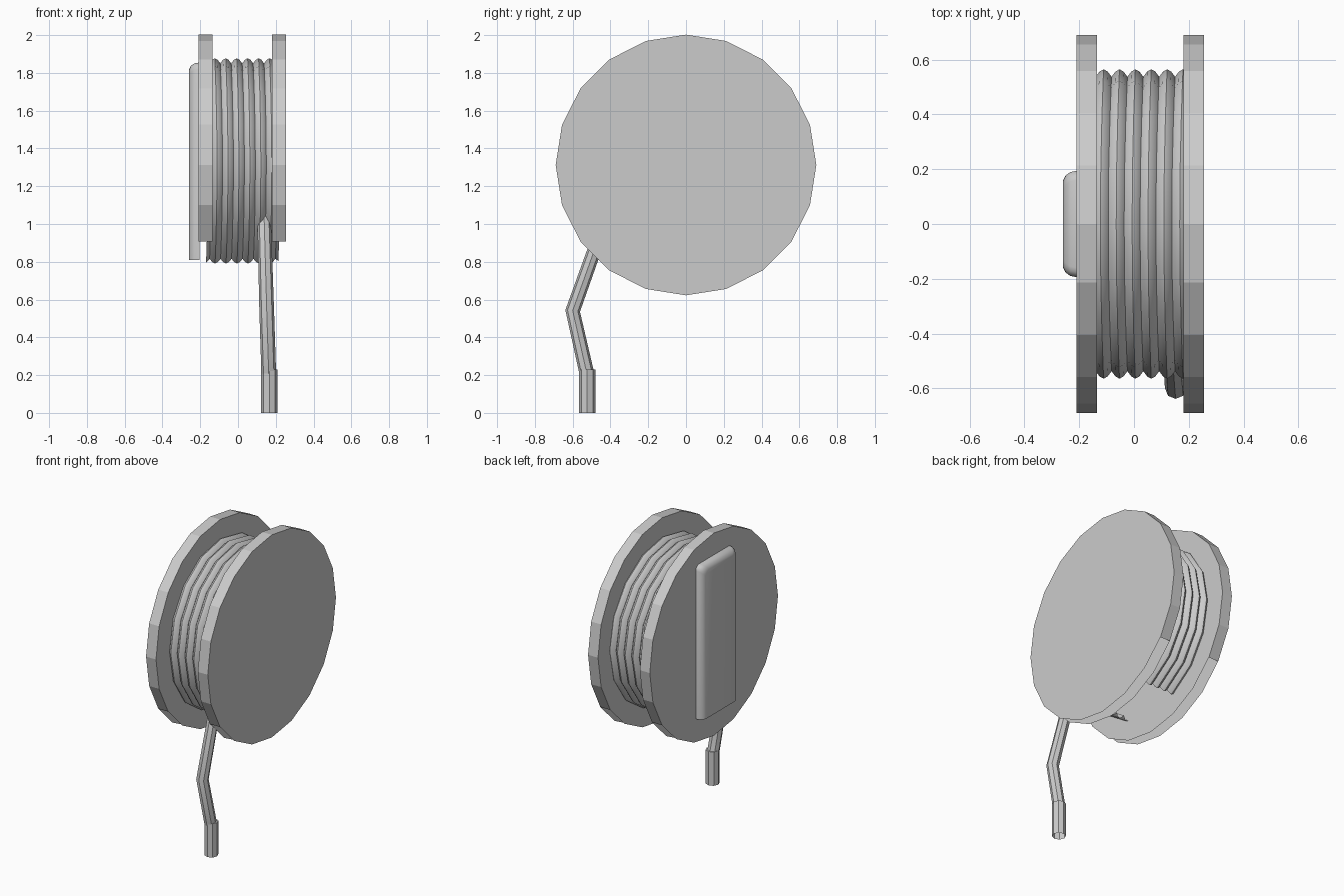
import bpy, math
from mathutils import Vector

if "Cube" in bpy.data.objects:
    bpy.data.objects.remove(bpy.data.objects["Cube"])

CZ = 1.3125  # reel axis height


def make(name, verts, faces, smooth=None):
    me = bpy.data.meshes.new(name)
    me.from_pydata(verts, [], faces)
    me.update()
    ob = bpy.data.objects.new(name, me)
    bpy.context.collection.objects.link(ob)
    if smooth:
        bpy.ops.object.select_all(action='DESELECT')
        ob.select_set(True)
        bpy.context.view_layer.objects.active = ob
        bpy.ops.object.shade_smooth_by_angle(angle=math.radians(smooth))
    return ob


def bridge(rings, n, closed=True):
    m = n if closed else n - 1
    return [(r * n + i, r * n + (i + 1) % n, (r + 1) * n + (i + 1) % n, (r + 1) * n + i)
            for r in range(rings - 1) for i in range(m)]


# Flanges: 20-sided discs whose rim is left open along the hidden bottom
def flange(name, x0, x1, r=0.69, n=20):
    verts = [(x, r * math.cos(2 * math.pi * i / n), CZ + r * math.sin(2 * math.pi * i / n))
             for x in (x0, x1) for i in range(n)]
    rim = [f for i, f in enumerate(bridge(2, n)) if not 12 <= i <= 17]
    faces = [tuple(reversed(range(n))), tuple(range(n, 2 * n))] + rim
    make(name, verts, faces)


flange("left_flange", -0.21, -0.135)
flange("right_flange", 0.18, 0.255)


# Wound hose: ribbed surface, 16-sided turns, open at the bottom
pitch, turns, steps = 0.058, 6, 4
profile = [(-0.146 + pitch * k / steps, 0.538 + 0.027 * math.sin(math.pi * (k % steps) / steps))
           for k in range(turns * steps + 1)]
profile = [(-0.165, 0.56)] + profile + [(0.218, 0.55)]
verts = []
for i in range(15):
    a = math.radians(-67.5 + 22.5 * i)
    shift = 0.006 * math.cos(2 * a)
    verts += [(x + shift, r * math.cos(a), CZ + r * math.sin(a)) for x, r in profile]
make("wound_hose", verts, bridge(15, len(profile), False), 50)


# Hanging tubes: rings swept through a few points
def tube(name, pts, radii, n=8, cap_start=False, smooth=40):
    pts = [Vector(p) for p in pts]
    verts = []
    for j, p in enumerate(pts):
        d = (pts[min(j + 1, len(pts) - 1)] - pts[max(j - 1, 0)]).normalized()
        u = Vector((1, 0, 0))
        u = (u - d * u.dot(d)).normalized()
        v = d.cross(u)
        for i in range(n):
            a = 2 * math.pi * i / n
            verts.append(p + (u * math.cos(a) + v * math.sin(a)) * radii[j])
    faces = bridge(len(pts), n)
    if cap_start:
        faces.append(tuple(reversed(range(n))))
    make(name, verts, faces, smooth)


tube("hanging_hose",
     [(0.138, -0.425, 1.03), (0.152, -0.60, 0.54), (0.163, -0.523, 0.20)],
     [0.036, 0.039, 0.039])
tube("nozzle",
     [(0.166, -0.523, 0.23), (0.166, -0.523, 0.0)], [0.043, 0.043], cap_start=True)


# Wall bracket: plate with softened front edges and rounded top corners
def outline(x, inset):
    w, top, low, r = 0.195 - inset, 1.855 - inset, 0.81, 0.035
    pts = [(x, -w, low), (x, w, low)]
    for sy, start in ((1, 0), (-1, 90)):
        for k in range(4):
            a = math.radians(start + 30 * k)
            pts.append((x, sy * (w - r) + r * math.cos(a), top - r + r * math.sin(a)))
    return pts


loops = [(-0.205, 0.0), (-0.232, 0.005), (-0.25, 0.018), (-0.26, 0.038)]
verts = [p for x, inset in loops for p in outline(x, inset)]
n = len(verts) // len(loops)
faces = [f for k, f in enumerate(bridge(len(loops), n)) if k % n != 0]
faces.append(tuple(range(3 * n, 4 * n)))
make("wall_bracket", verts, faces, 60)
